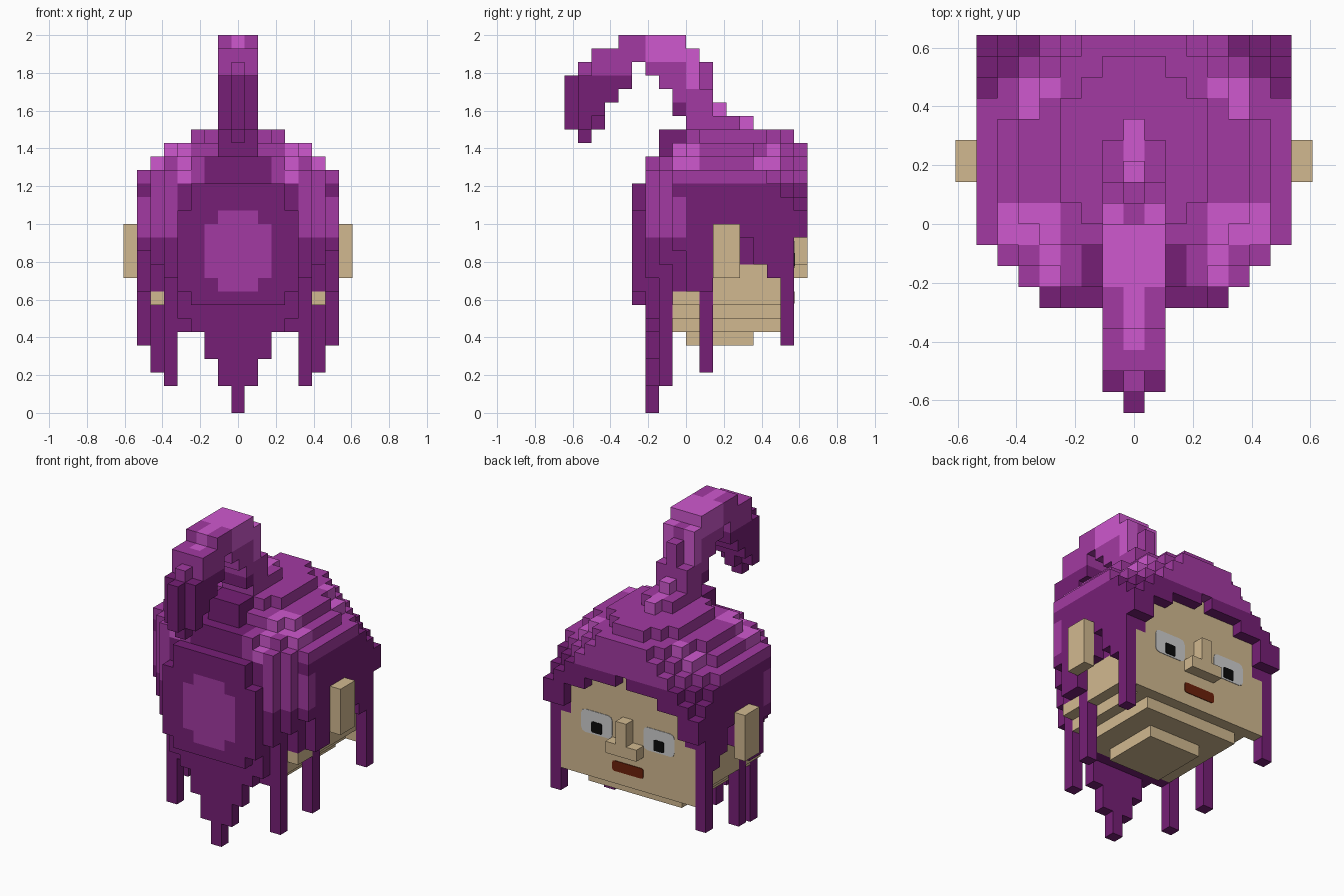
import bpy, bmesh
from mathutils import Vector

if "Cube" in bpy.data.objects:
    bpy.data.objects.remove(bpy.data.objects["Cube"])

V = 2 / 28                      # size of one cube
CELLS = {}                      # (i, j, k) -> (part, colour)
COLOURS = {
    "dark_purple": (0.18, 0.0135, 0.18),
    "mid_purple": (0.365, 0.042, 0.36),
    "light_purple": (0.62, 0.098, 0.62),
    "skin_tan": (0.64, 0.485, 0.28),
    "eye_grey": (0.62, 0.62, 0.62),
    "pupil_black": (0.003, 0.003, 0.003),
    "mouth_brown": (0.15, 0.015, 0.003),
}
MATS = {}
for name, rgb in COLOURS.items():
    MATS[name] = bpy.data.materials.new(name)
    MATS[name].diffuse_color = (*rgb, 1)
NAMES = list(COLOURS)


def fill(part, half, js, ks, colour, inner=0):
    """Fill cubes for inner <= |i| <= half, with inclusive j and k ranges."""
    for i in range(-half, half + 1):
        if abs(i) < inner:
            continue
        for j in range(js[0], js[1] + 1):
            for k in range(ks[0], ks[1] + 1):
                c = colour(abs(i), j, k) if callable(colour) else colour
                CELLS[i, j, k] = (part, c)


def hair_colour(i, j, k):
    if k >= 17:
        if i <= 2 and j <= 7:
            return "dark_purple"
        if 18 <= k <= 19 and 4 <= i <= 6 and (8 <= j <= 9 or j == 15 or (i == 5 and j == 14)):
            return "light_purple"
        if i == 4 and j <= 7:
            return "light_purple"
        return "mid_purple"
    if i >= 5 and j <= 8 and k >= 13 and not (i == 7 and k == 16):
        return "mid_purple"
    return "dark_purple"


def tail_colour(i, j, k):
    if (j <= 4 and k < 25) or (j <= 8 and k < 23):
        return "dark_purple"
    if (k >= 26 and 6 <= j <= 8) or (i == 1 and j == 9 and k >= 24):
        return "light_purple"
    if i == 0 and (j >= 11 or (k >= 26 and 3 <= j <= 8)):
        return "light_purple"
    return "mid_purple"


# head: chin steps, jaw and face block
fill("head", 2, (9, 13), (5, 5), "skin_tan")
fill("head", 4, (8, 15), (6, 6), "skin_tan")
fill("head", 5, (8, 15), (7, 7), "skin_tan")
fill("head", 6, (8, 15), (8, 15), "skin_tan")
fill("head", 6, (16, 16), (7, 15), "skin_tan")
fill("hair", 6, (8, 16), (16, 16), "dark_purple")
fill("head", 1, (16, 16), (16, 16), "skin_tan")

# nose and ears
fill("nose", 1, (17, 17), (10, 10), "skin_tan")
fill("nose", 0, (17, 17), (10, 12), "skin_tan")
fill("ears", 8, (11, 12), (10, 13), "skin_tan", 8)

# hair around the sides: (|i|, first j, last j, lowest k, highest k)
for i, j0, j1, k0, k1 in [(6, 8, 10, 9, 16), (6, 11, 14, 11, 16), (6, 15, 15, 10, 16),
                          (6, 16, 16, 12, 16), (7, 8, 8, 12, 16), (7, 9, 10, 9, 16),
                          (7, 11, 12, 11, 16), (7, 13, 13, 13, 16), (7, 14, 14, 11, 16),
                          (7, 15, 15, 10, 16), (7, 16, 16, 13, 15)]:
    fill("hair", i, (j0, j1), (k0, k1), hair_colour, i)

# arched fringe over the face: |i| -> lowest and highest cube
for i, (k0, k1) in enumerate([(17, 19), (16, 19), (16, 19), (16, 18),
                              (15, 17), (15, 16), (13, 15), (13, 14)]):
    fill("fringe", i, (17, 17), (k0, k1), hair_colour, i)

# hair wall behind the neck
fill("hair", 5, (7, 7), (6, 16), hair_colour)
fill("hair", 6, (7, 7), (11, 16), hair_colour, 6)
for half, k0 in [(5, 10), (4, 7), (3, 6), (2, 4), (1, 2), (0, 0)]:
    fill("hair", half, (6, 6), (k0, 16), hair_colour)

# raised panel with a lighter oval
for half, k0, k1 in [(3, 8, 8), (4, 9, 14), (3, 15, 16)]:
    fill("hair_panel", half, (5, 5), (k0, k1), "dark_purple")
for half, k0, k1 in [(1, 9, 14), (2, 10, 13)]:
    fill("hair_panel", half, (5, 5), (k0, k1), "mid_purple")

# hanging strands
for i, j, k0, k1 in [(5, 7, 2, 6), (6, 10, 3, 9), (7, 16, 5, 13)]:
    fill("hair_strands", i, (j, j), (k0, k1), "dark_purple", i)

# stepped crown: k, then (half width, first j, last j)
CROWN = {
    17: [(5, 6, 6), (6, 7, 7), (7, 8, 14), (6, 15, 15), (5, 16, 16)],
    18: [(3, 6, 6), (5, 7, 7), (6, 8, 13), (5, 14, 15), (4, 16, 16)],
    19: [(4, 8, 8), (5, 9, 13), (4, 14, 15), (3, 16, 16)],
    20: [(2, 9, 9), (3, 10, 14), (2, 15, 15), (1, 16, 16)],
}
for k, rows in CROWN.items():
    for half, j0, j1 in rows:
        fill("crown", half, (j0, j1), (k, k), hair_colour)

# curled top tail: column j -> (centre low, centre high, side low, side high)
TAIL = [(0, 21, 24, 0, -1), (1, 20, 25, 21, 24), (2, 21, 26, 22, 26), (3, 23, 26, 23, 26),
        (4, 24, 27, 24, 27), (5, 26, 27, 26, 27), (6, 25, 27, 25, 27), (7, 24, 27, 24, 27),
        (8, 22, 27, 22, 27), (9, 21, 26, 21, 26), (10, 21, 25, 21, 23), (11, 21, 22, 21, 21),
        (12, 21, 21, 21, 21), (13, 21, 21, 0, -1)]
for j, c0, c1, s0, s1 in TAIL:
    fill("top_tail", 0, (j, j), (c0, c1), tail_colour)
    fill("top_tail", 1, (j, j), (s0, s1), tail_colour, 1)
fill("top_tail", 1, (7, 8), (19, 20), tail_colour)

# the four corners of each side of a cube, as offsets
SIDES = {
    (1, 0, 0): [(1, 0, 0), (1, 1, 0), (1, 1, 1), (1, 0, 1)],
    (-1, 0, 0): [(0, 0, 0), (0, 0, 1), (0, 1, 1), (0, 1, 0)],
    (0, 1, 0): [(0, 1, 0), (0, 1, 1), (1, 1, 1), (1, 1, 0)],
    (0, -1, 0): [(0, 0, 0), (1, 0, 0), (1, 0, 1), (0, 0, 1)],
    (0, 0, 1): [(0, 0, 1), (1, 0, 1), (1, 1, 1), (0, 1, 1)],
    (0, 0, -1): [(0, 0, 0), (0, 1, 0), (1, 1, 0), (1, 0, 0)],
}


def to_object(name, bm):
    mesh = bpy.data.meshes.new(name)
    for n in NAMES:
        mesh.materials.append(MATS[n])
    bm.to_mesh(mesh)
    bm.free()
    bpy.context.collection.objects.link(bpy.data.objects.new(name, mesh))


# turn each part into a shell of exposed cube sides
for part in sorted({p for p, _ in CELLS.values()}):
    bm = bmesh.new()
    for (i, j, k), (p, colour) in CELLS.items():
        if p != part:
            continue
        for (a, b, c), corners in SIDES.items():
            if (i + a, j + b, k + c) in CELLS:
                continue
            vs = [bm.verts.new(((i - 0.5 + x) * V, (j - 9 + y) * V, (k + z) * V))
                  for x, y, z in corners]
            bm.faces.new(vs).material_index = NAMES.index(colour)
    bmesh.ops.remove_doubles(bm, verts=bm.verts, dist=V * 0.01)
    to_object(part, bm)


def plate(name, x0, x1, z0, z1, thick, colour, corner=0.0):
    """Thin painted plate on the face, sizes in cubes, with rounded corners."""
    bm = bmesh.new()
    bmesh.ops.create_cube(bm, size=1)
    for v in bm.verts:
        v.co = Vector(((x0 + (v.co.x + 0.5) * (x1 - x0)) * V,
                       8 * V + (v.co.y + 0.5) * thick,
                       (z0 + (v.co.z + 0.5) * (z1 - z0)) * V))
    if corner:
        edges = [e for e in bm.edges if abs(e.verts[0].co.y - e.verts[1].co.y) > thick / 2]
        bmesh.ops.bevel(bm, geom=edges, offset=corner * V, segments=2, profile=0.5,
                        affect='EDGES')
    for f in bm.faces:
        f.material_index = NAMES.index(colour)
    to_object(name, bm)


# eyes, pupils and mouth
for side, s in (("left", -1), ("right", 1)):
    plate("eye_" + side, *sorted((s * 1.5, s * 4.5)), 10.75, 12.75, 0.003, "eye_grey", 0.4)
    plate("pupil_" + side, *sorted((s * 2.5, s * 3.5)), 10.9, 11.85, 0.006, "pupil_black", 0.1)
plate("mouth", -1.5, 1.5, 8.1, 9, 0.004, "mouth_brown", 0.2)

for m in bpy.data.materials:
    if m.users and not m.is_grease_pencil:
        m.use_nodes = True
        m.node_tree.nodes["Principled BSDF"].inputs["Base Color"].default_value = m.diffuse_color
